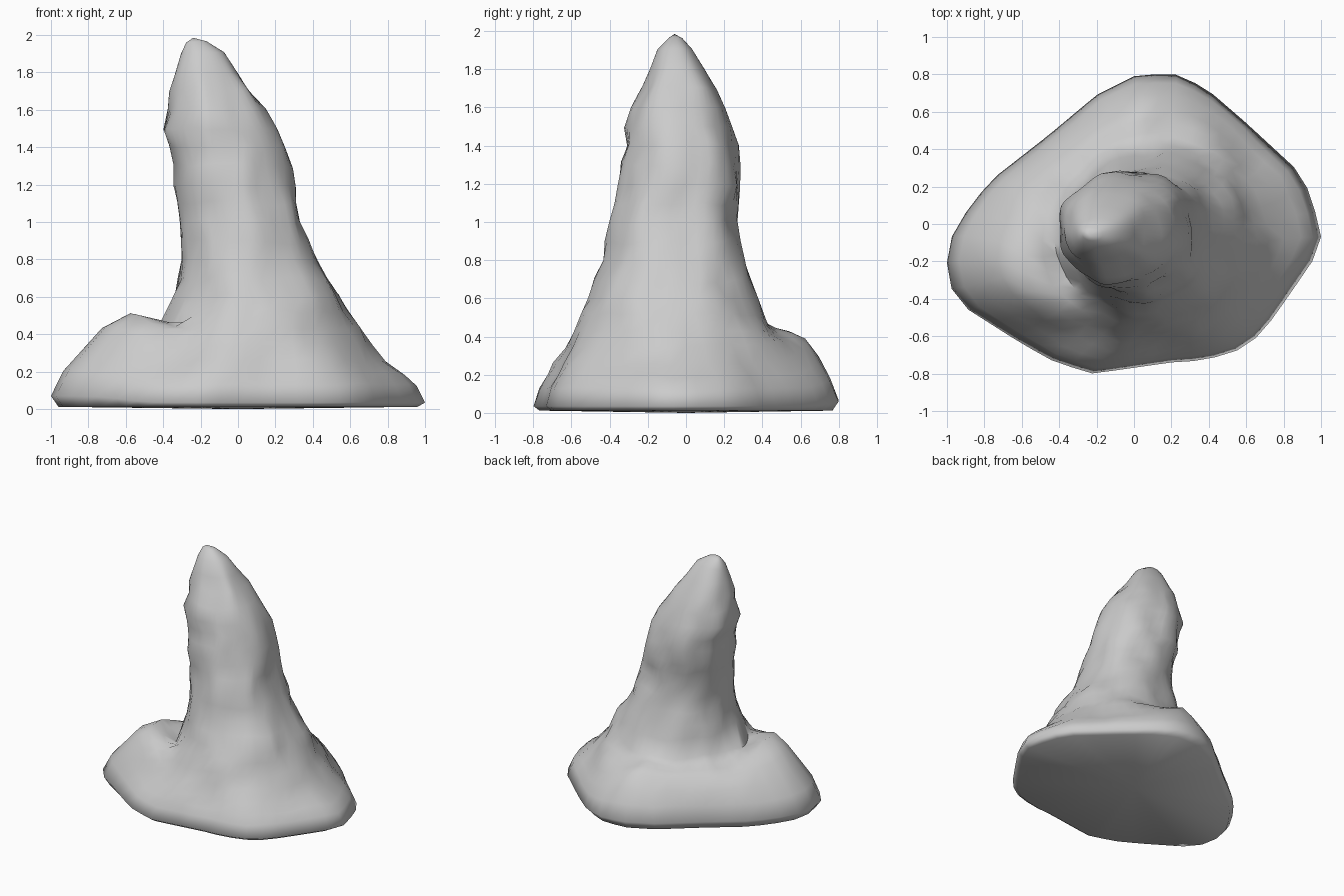
import bpy, bmesh, math
from mathutils import Vector, noise

if "Cube" in bpy.data.objects:
    bpy.data.objects.remove(bpy.data.objects["Cube"])

N = 46

# Base outline seen from above, counter-clockwise
OUTLINE = [(1, -.05), (.94, .17), (.86, .3), (.6, .54), (.38, .73), (.22, .8), (.02, .8),
           (-.2, .69), (-.45, .48), (-.77, .23), (-.93, .02), (-1, -.12), (-1, -.3),
           (-.93, -.43), (-.6, -.64), (-.42, -.74), (-.22, -.8), (.2, -.74), (.36, -.73),
           (.53, -.69), (.68, -.59), (.83, -.38), (.98, -.16), (1, -.1)]

# Spire sections: z, x min, x max, y min, y max
SPIRE = [(.6, -.34, .55, -.51, .38), (.7, -.32, .49, -.47, .34), (.8, -.30, .43, -.43, .30),
         (.9, -.29, .38, -.41, .28), (1.0, -.31, .34, -.39, .27), (1.1, -.32, .32, -.37, .275),
         (1.2, -.34, .30, -.35, .28), (1.3, -.345, .28, -.33, .275), (1.4, -.37, .25, -.31, .27),
         (1.5, -.405, .20, -.31, .24), (1.6, -.37, .13, -.28, .21), (1.7, -.35, .07, -.23, .16),
         (1.8, -.33, 0, -.19, .09), (1.9, -.30, -.08, -.145, .03), (1.96, -.275, -.17, -.09, -.02)]

# Skirt rows: inward fraction, height on the plain slope, on the ledge, on the side peak
SKIRT = [(0, .035, .07, .07), (.1, .13, .19, .2), (.24, .19, .29, .31), (.42, .26, .375, .43),
         (.6, .35, .405, .5), (.75, .43, .425, .475), (.88, .52, .465, .44)]


def rim_point(angle):
    """Where a ray from the centre meets the base outline."""
    d = Vector((math.cos(angle), math.sin(angle)))
    for i, p in enumerate(OUTLINE):
        a, b = Vector(p), Vector(OUTLINE[(i + 1) % len(OUTLINE)])
        e = b - a
        den = d.x * e.y - d.y * e.x
        if abs(den) < 1e-9:
            continue
        t = (a.x * e.y - a.y * e.x) / den
        u = (a.x * d.y - a.y * d.x) / den
        if t > 0 and -1e-6 <= u <= 1 + 1e-6:
            return d * t
    return d * .8


def section_point(sec, angle):
    z, x0, x1, y0, y1 = sec
    c, s = math.cos(angle), math.sin(angle)
    k = (abs(c) ** 2.2 + abs(s) ** 2.2) ** (-1 / 2.2)
    return Vector(((x0 + x1) / 2 + c * k * (x1 - x0) / 2,
                   (y0 + y1) / 2 + s * k * (y1 - y0) / 2, z))


def bump(angle, centre, half, fade):
    """1 near the centre direction (degrees), smoothly fading to 0 at half."""
    off = abs((math.degrees(angle) - centre + 180) % 360 - 180)
    t = min(1, max(0, (half - off) / fade))
    return t * t * (3 - 2 * t)


def roughen(p, amount):
    n = noise.noise_vector(p * 4.5) * amount + noise.noise_vector(p * 9) * amount * .5
    return p + n


angles = [2 * math.pi * (i - .5) / N for i in range(N)]
rims = [rim_point(a) for a in angles]
rings = [[Vector((r.x * .96, r.y * .96, .012)) for r in rims]]

# Spreading foot: ledge at the left and back, small peak at the left
for frac, slope, ledge, peak in SKIRT:
    ring = []
    for a, r in zip(angles, rims):
        z = slope + (ledge - slope) * bump(a, 145, 98, 45)
        z += (peak - z) * bump(a, 198, 38, 32)
        xy = r.to_3d().lerp(section_point(SPIRE[0], a), frac)
        ring.append(roughen(Vector((xy.x, xy.y, z)), .03 * min(1, frac * 3)))
    rings.append(ring)

# Leaning spire
for sec in SPIRE:
    amount = .03 if sec[0] < 1.75 else .012
    rings.append([roughen(section_point(sec, a), amount) for a in angles])

bm = bmesh.new()
rows = [[bm.verts.new(p) for p in ring] for ring in rings]
for low, high in zip(rows, rows[1:]):
    for i in range(N):
        j = (i + 1) % N
        bm.faces.new((low[i], low[j], high[j], high[i]))
tip = bm.verts.new((-.24, -.06, 1.985))
foot = bm.verts.new((0, 0, 0))
for i in range(N):
    j = (i + 1) % N
    bm.faces.new((rows[-1][i], rows[-1][j], tip))
    bm.faces.new((rows[0][j], rows[0][i], foot))
bmesh.ops.recalc_face_normals(bm, faces=bm.faces)

mesh = bpy.data.meshes.new("rock_spire")
bm.to_mesh(mesh)
bm.free()
rock = bpy.data.objects.new("rock_spire", mesh)
bpy.context.collection.objects.link(rock)
bpy.context.view_layer.objects.active = rock
rock.select_set(True)
bpy.ops.object.shade_smooth_by_angle(angle=math.radians(85))
